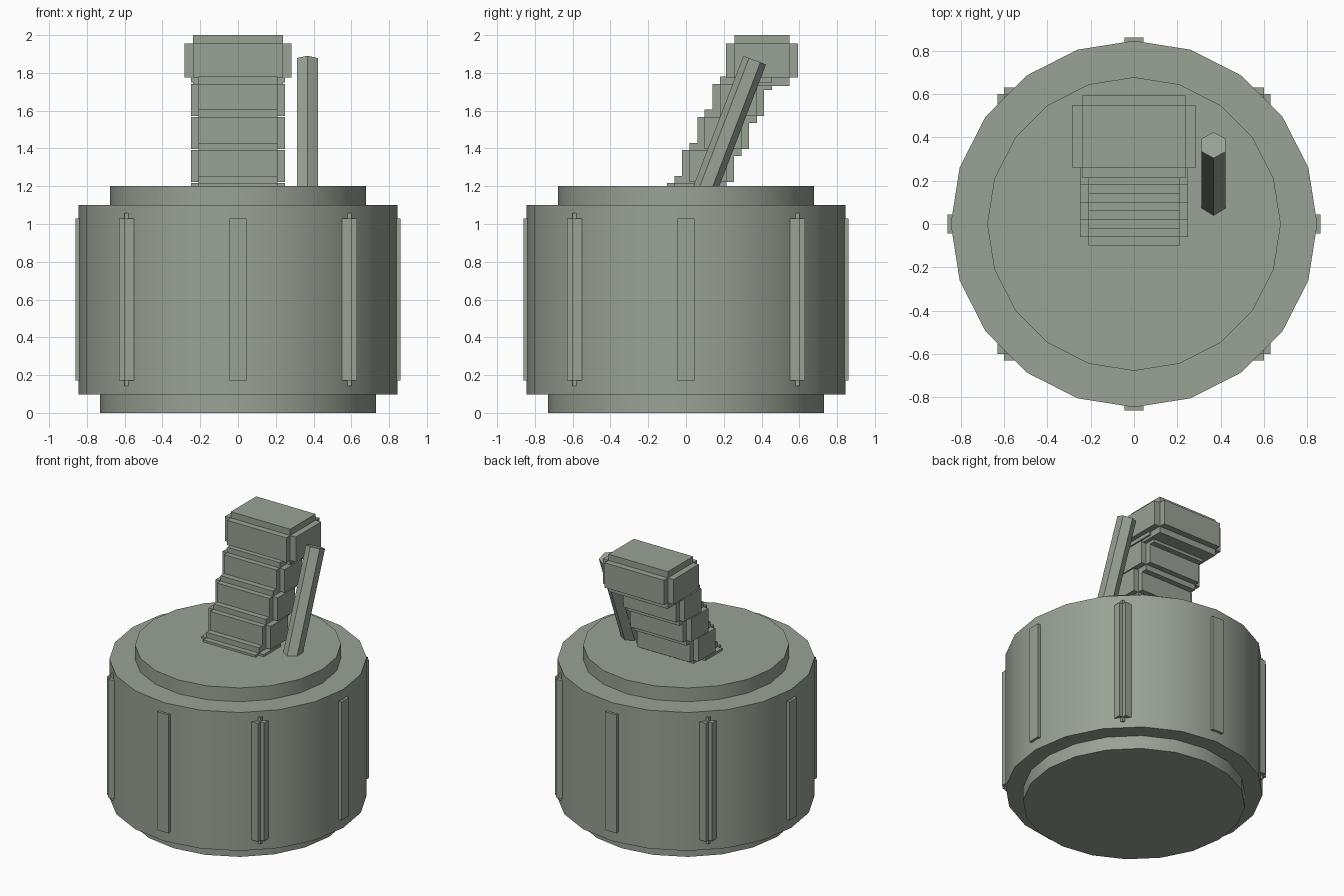
import bpy, bmesh
from math import radians, cos, sin
from mathutils import Matrix, Vector

if "Cube" in bpy.data.objects:
    bpy.data.objects.remove(bpy.data.objects["Cube"])

metal = bpy.data.materials.new("grey_green")
metal.diffuse_color = (0.32, 0.36, 0.30, 1)
metal.use_nodes = True
metal.node_tree.nodes["Principled BSDF"].inputs["Base Color"].default_value = metal.diffuse_color


def cylinder(name, radius, z0, z1):
    bpy.ops.mesh.primitive_cylinder_add(vertices=20, radius=radius, depth=z1 - z0,
                                        location=(0, 0, (z0 + z1) / 2))
    ob = bpy.context.object
    ob.name = name
    ob.data.materials.append(metal)
    bpy.ops.object.shade_smooth_by_angle(angle=radians(30))


def stepped_block(name, c, h, step):
    """Block with notched edges: three boxes, each full length along one axis."""
    bm = bmesh.new()
    for axis in range(3):
        size = [2 * (h[i] if i == axis else h[i] - step) for i in range(3)]
        m = Matrix.Translation(c) @ Matrix.Diagonal((*size, 1))
        bmesh.ops.create_cube(bm, size=1, matrix=m)
    me = bpy.data.meshes.new(name)
    bm.to_mesh(me)
    bm.free()
    me.materials.append(metal)
    bpy.context.collection.objects.link(bpy.data.objects.new(name, me))


# Drum body
cylinder("base_ring", 0.73, 0.0, 0.097)
cylinder("drum", 0.845, 0.097, 1.1)
cylinder("top_plate", 0.677, 1.1, 1.2)

# Eight notched ribs, half sunk into the drum wall
for k in range(8):
    a = radians(45 * k)
    stepped_block(f"rib_{k}", (0.787 * cos(a), 0.787 * sin(a), 0.6),
                  (0.073, 0.073, 0.458), 0.029)

# Leaning tower of notched segments
for k in range(-1, 4):
    stepped_block(f"tower_segment_{k + 1}", (0, 0.117 + 0.08 * k, 1.307 + 0.175 * k),
                  (0.249, 0.137, 0.123), 0.039)
stepped_block("tower_head", (0, 0.403, 1.865), (0.283, 0.19, 0.135), 0.045)

# Leaning hexagonal rod, rooted inside the drum
top, foot = Vector((0.367, 0.365, 1.867)), Vector((0.367, 0.068, 1.1))
axis = top - foot
bpy.ops.mesh.primitive_cylinder_add(vertices=6, radius=0.064, depth=axis.length,
                                    location=(top + foot) / 2,
                                    rotation=(-radians(21), 0, 0))
bpy.context.object.name = "leaning_rod"
bpy.context.object.data.materials.append(metal)
